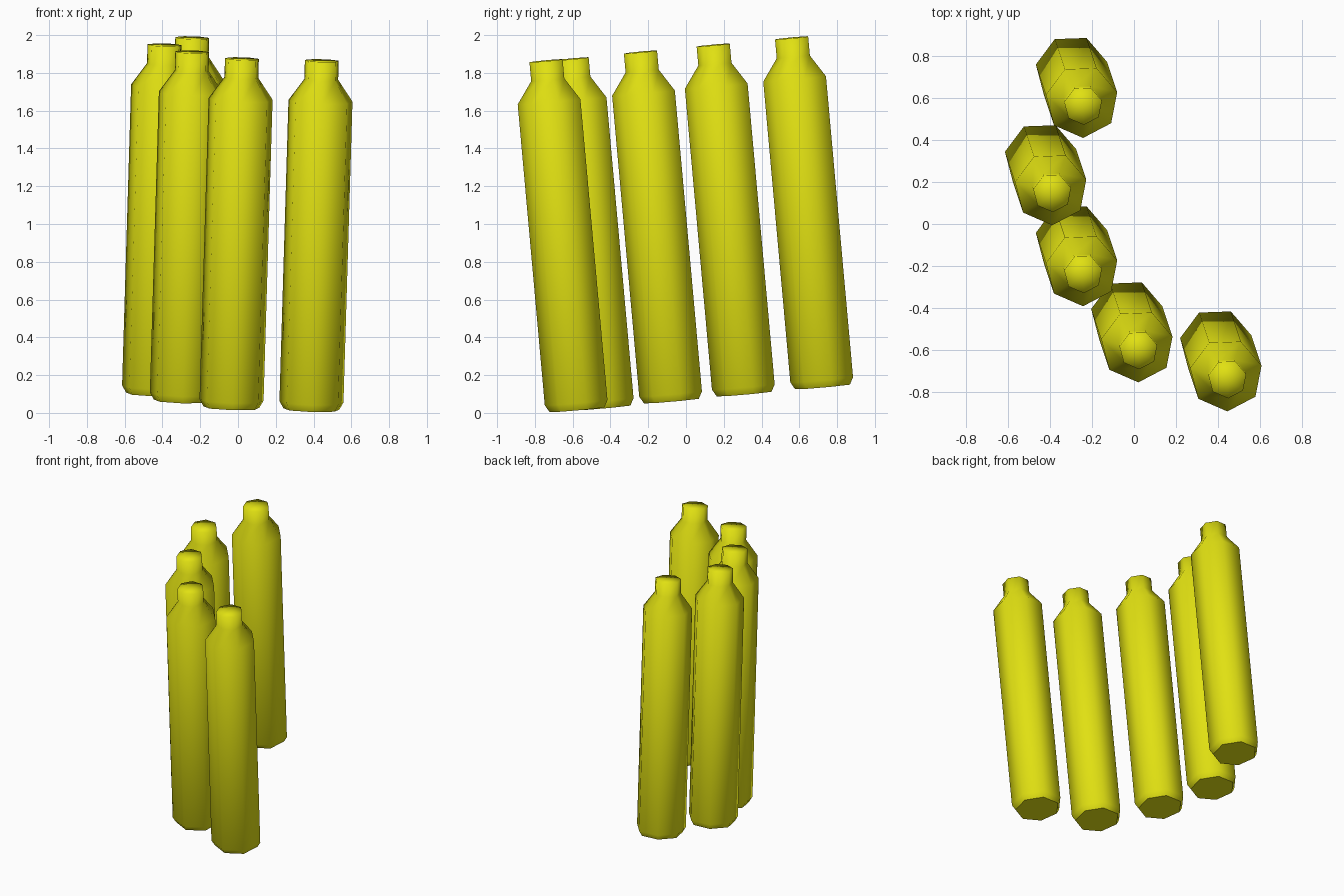
import bpy, bmesh, math
from mathutils import Vector, Matrix

if "Cube" in bpy.data.objects:
    bpy.data.objects.remove(bpy.data.objects["Cube"])

yellow = bpy.data.materials.new("yellow")
yellow.diffuse_color = (0.75, 0.75, 0.006, 1)
yellow.use_nodes = True
yellow.node_tree.nodes["Principled BSDF"].inputs["Base Color"].default_value = yellow.diffuse_color

SIDES = 7
# (radius, height along the bottle axis)
PROFILE = [(0.152, 0.0), (0.174, 0.038), (0.174, 1.638), (0.092, 1.754), (0.092, 1.855)]
AXIS = Vector((0.03, -0.09, 1)).normalized()   # all bottles lean the same way

# Shared seven-sided bottle mesh
bm = bmesh.new()
rings = []
for r, z in PROFILE:
    angles = [math.radians(-88) + 2 * math.pi * i / SIDES for i in range(SIDES)]
    rings.append([bm.verts.new((r * math.cos(a), r * math.sin(a), z)) for a in angles])
for lo, hi in zip(rings, rings[1:]):
    for i in range(SIDES):
        j = (i + 1) % SIDES
        bm.faces.new((lo[i], lo[j], hi[j], hi[i]))
# Cap top as a smooth fan
tip = bm.verts.new((0, 0, PROFILE[-1][1]))
for i in range(SIDES):
    bm.faces.new((rings[-1][i], rings[-1][(i + 1) % SIDES], tip))
for f in bm.faces:
    f.smooth = True
# Flat base with a crisp rim
base = bm.faces.new(rings[0][::-1])
base.smooth = False
for e in base.edges:
    e.smooth = False
mesh = bpy.data.meshes.new("bottle")
bm.to_mesh(mesh)
bm.free()
mesh.materials.append(yellow)

# Base centres of the five bottles, along a curved row
BASES = [(0.389, -0.571, 0.018), (-0.034, -0.433, 0.028), (-0.297, -0.071, 0.064),
         (-0.444, 0.314, 0.101), (-0.297, 0.729, 0.139)]
lean = Vector((0, 0, 1)).rotation_difference(AXIS).to_matrix().to_4x4()
for n, p in enumerate(BASES, 1):
    ob = bpy.data.objects.new(f"bottle_{n}", mesh)
    ob.matrix_world = Matrix.Translation(p) @ lean
    bpy.context.collection.objects.link(ob)
